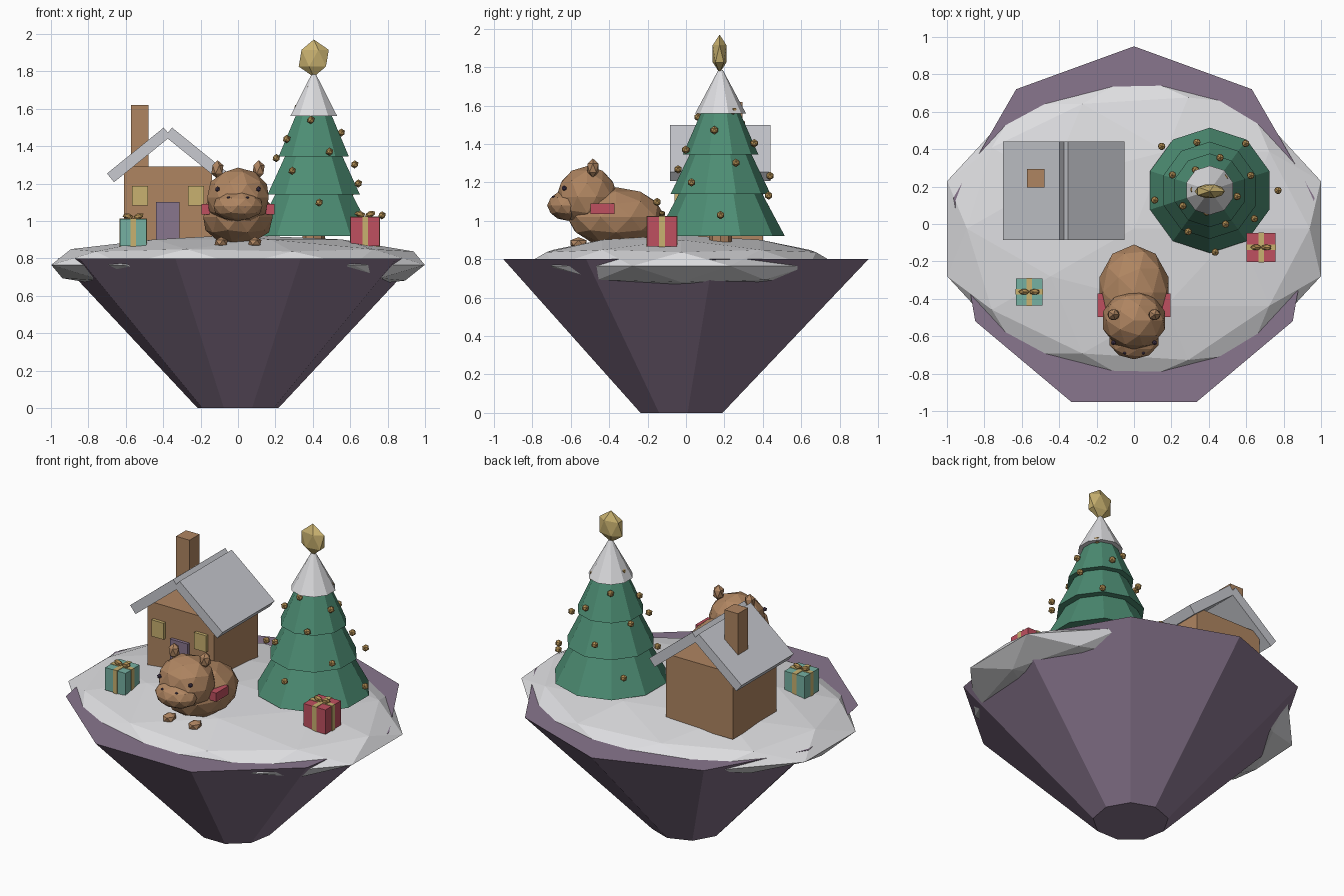
import bpy, math
from mathutils import Matrix, Vector

default_cube = bpy.data.objects.get("Cube")
if default_cube:
    bpy.data.objects.remove(default_cube, do_unlink=True)


def material(name, r, g, b):
    m = bpy.data.materials.new(name)
    m.use_nodes = True
    m.diffuse_color = (r, g, b, 1)
    bsdf = next(n for n in m.node_tree.nodes if n.type == 'BSDF_PRINCIPLED')
    bsdf.inputs["Base Color"].default_value = (r, g, b, 1)
    bsdf.inputs["Roughness"].default_value = 0.8
    return m


snow = material("snow white", .73, .73, .75)
slate = material("roof grey", .58, .59, .63)
rock = material("purple rock", .25, .18, .27)
brown = material("warm brown", .43, .235, .12)
green = material("fir green", .075, .27, .175)
gold = material("pale gold", .58, .44, .16)
brass = material("brass", .46, .28, .09)
red = material("gift red", .52, .08, .115)
teal = material("gift teal", .18, .44, .36)
dark = material("dark plum", .07, .045, .09)


def finish(name, mat, loc, scale=(1, 1, 1), rot=(0, 0, 0)):
    ob = bpy.context.object
    ob.name = ob.data.name = name
    ob.location, ob.scale, ob.rotation_euler = loc, scale, rot
    ob.data.materials.append(mat)
    return ob


def box(name, mat, loc, size, rot=(0, 0, 0)):
    bpy.ops.mesh.primitive_cube_add(size=1)
    return finish(name, mat, loc, size, rot)


def blob(name, mat, loc, radii, detail=2, rot=(0, 0, 0)):
    bpy.ops.mesh.primitive_ico_sphere_add(subdivisions=detail, radius=1)
    return finish(name, mat, loc, radii, rot)


def cone(name, mat, x, y, z0, z1, r0, r1, sides):
    bpy.ops.mesh.primitive_cone_add(vertices=sides, radius1=r0, radius2=r1, depth=z1 - z0)
    return finish(name, mat, (x, y, (z0 + z1) / 2))


# Floating island with a snow cushion
cone("island_rock", rock, 0, -.03, 0, .8, .22, .98, 9)
blob("snow_cushion", snow, (0, -.025, .765), (1.05, .825, .16))

# Cottage
hx = -.375
box("house_walls", brown, (hx, .18, 1.08), (.47, .44, .42))
box("house_door", rock, (hx, -.045, 1.0), (.125, .03, .2))
for side, tag in ((-1, "right"), (1, "left")):
    box("window_" + tag, gold, (hx + side * .15, -.045, 1.135), (.085, .03, .105))
    box("roof_panel_" + tag, slate, (hx + side * .155, .178, 1.353),
        (.39, .525, .06), (0, side * math.radians(39), 0))
box("chimney", brown, (-.525, .245, 1.44), (.095, .1, .36))

# Fir tree: stacked tiers, snowy tip and star
tx, ty = .405, .18
cone("tree_trunk", brown, tx, ty, .85, 1.0, .06, .06, 8)
for i, (z0, z1, r0, r1) in enumerate(((.92, 1.2, .335, .185),
                                      (1.14, 1.4, .26, .135),
                                      (1.345, 1.6, .197, .085))):
    cone(f"tree_tier_{i + 1}", green, tx, ty, z0, z1, r0, r1, 10)
cone("tree_snow_tip", snow, tx, ty, 1.56, 1.785, .132, .012, 10)
blob("tree_star", gold, (tx, ty - .005, 1.87), (.09, .042, .1), 1)

# Baubles on a golden-angle spiral
for i in range(21):
    a, r = math.radians(137.5 * i), .365 - .0165 * i
    size = .022 if i < 18 else .015
    blob(f"bauble_{i + 1}", brass,
         (tx + r * math.cos(a), ty + r * math.sin(a), 1.03 + .034 * i), (size,) * 3, 1)


# Gifts with crossed ribbons and a two-loop bow
def gift(name, mat, x, y, z, s):
    box(name + "_box", mat, (x, y, z), (s, s, s))
    box(name + "_ribbon_x", gold, (x, y, z), (s + .006, .03, s + .006))
    box(name + "_ribbon_y", gold, (x, y, z), (.03, s + .006, s + .006))
    for side, tag in ((-1, "right"), (1, "left")):
        blob(f"{name}_bow_{tag}", brass, (x + side * .028, y, z + s / 2 + .015),
             (.032, .017, .017), 1, (0, -side * .25, 0))


gift("red_gift", red, .68, -.125, .944, .155)
gift("teal_gift", teal, -.56, -.363, .938, .143)

# Resting animal
blob("animal_body", brown, (0, -.365, 1.02), (.195, .255, .155))
blob("animal_head", brown, (0, -.515, 1.125), (.173, .16, .16))
blob("animal_muzzle", brown, (0, -.615, 1.08), (.137, .108, .08))
box("animal_mouth", dark, (0, -.708, 1.075), (.08, .008, .005))
box("animal_scarf", red, (0, -.435, 1.063), (.39, .125, .055))
for side, tag in ((-1, "right"), (1, "left")):
    blob("animal_ear_" + tag, brown, (side * .11, -.485, 1.275), (.036, .034, .05), 1)
    blob("animal_eye_" + tag, dark, (side * .11, -.635, 1.17), (.014, .014, .014), 1)
    blob("animal_nostril_" + tag, dark, (side * .05, -.69, 1.125), (.01, .008, .007), 1)
    blob("animal_front_foot_" + tag, brown, (side * .09, -.56, .885), (.04, .05, .03), 1)
